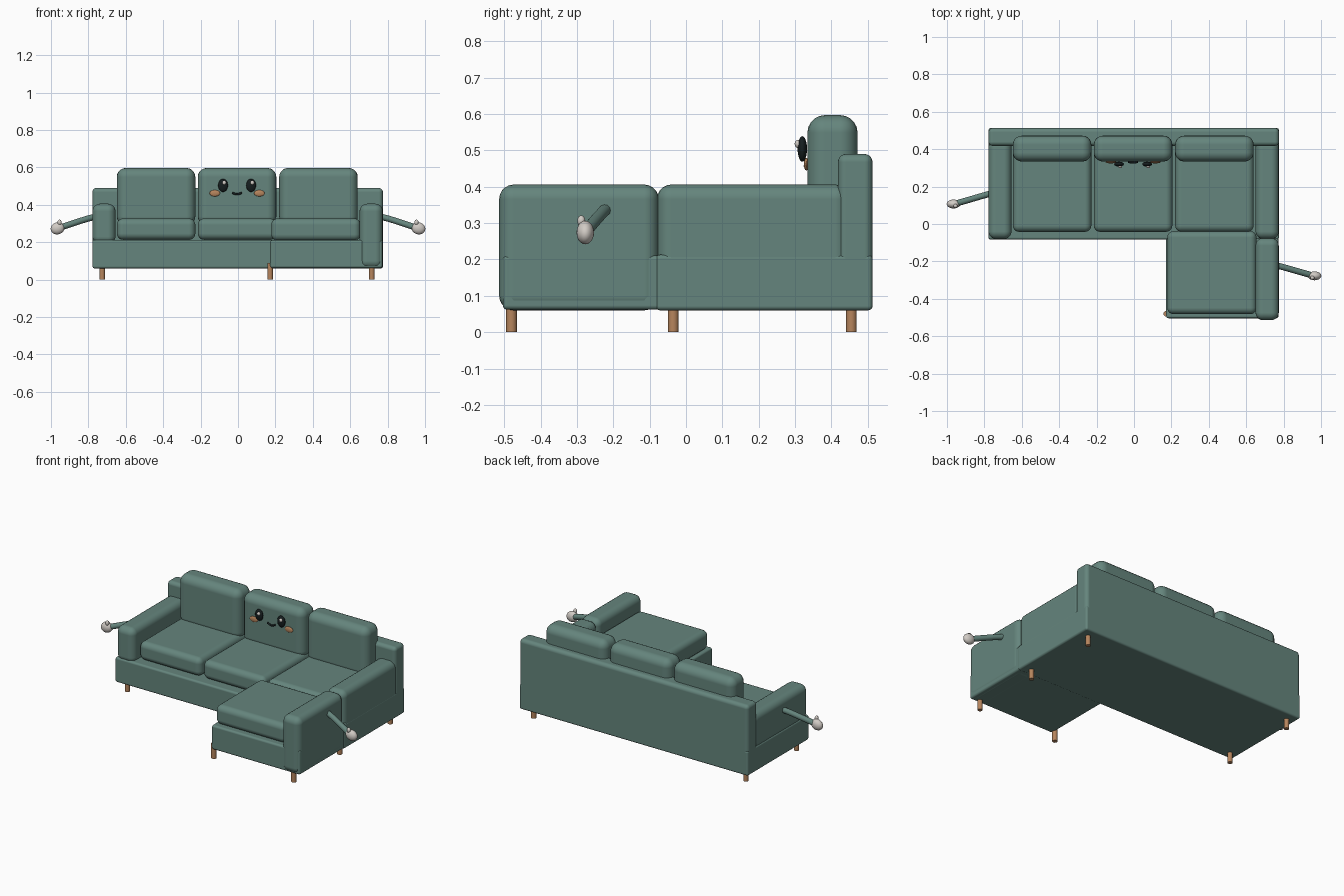
import bpy, math
from mathutils import Vector

if "Cube" in bpy.data.objects:
    bpy.data.objects.remove(bpy.data.objects["Cube"])


def material(name, rgb):
    m = bpy.data.materials.new(name)
    m.diffuse_color = (*rgb, 1)
    m.use_nodes = True
    m.node_tree.nodes["Principled BSDF"].inputs["Base Color"].default_value = m.diffuse_color
    return m


TEAL = material("teal fabric", (0.13, 0.235, 0.205))
WOOD = material("warm wood", (0.47, 0.235, 0.11))
BLACK = material("black", (0.008, 0.013, 0.014))
WHITE = material("off white", (0.64, 0.60, 0.56))


def finish(name, mat):
    o = bpy.context.object
    o.name = name
    o.data.materials.append(mat)
    bpy.ops.object.shade_smooth_by_angle(angle=math.radians(40))
    return o


def box(name, x, y, z, r, mat=TEAL):
    """Rounded box from (min, max) ranges."""
    bpy.ops.mesh.primitive_cube_add(size=1)
    o = bpy.context.object
    for v in o.data.vertices:
        v.co = [a + (b - a) * (c + 0.5) for (a, b), c in zip((x, y, z), v.co)]
    finish(name, mat)
    b = o.modifiers.new("round", 'BEVEL')
    b.width, b.segments, b.harden_normals = r, 5, True
    return o


def ball(name, loc, size, mat, rot=(0, 0, 0)):
    bpy.ops.mesh.primitive_uv_sphere_add(segments=24, ring_count=14, radius=1,
                                         location=loc, rotation=rot)
    bpy.context.object.scale = size
    return finish(name, mat)


def tube(name, pts, r, mat):
    cu = bpy.data.curves.new(name, 'CURVE')
    cu.dimensions = '3D'
    cu.bevel_depth, cu.bevel_resolution, cu.use_fill_caps = r, 4, True
    cu.resolution_u = 8
    s = cu.splines.new('BEZIER')
    s.bezier_points.add(len(pts) - 1)
    for p, co in zip(s.bezier_points, pts):
        p.co = co
        p.handle_left_type = p.handle_right_type = 'AUTO'
    o = bpy.data.objects.new(name, cu)
    bpy.context.collection.objects.link(o)
    cu.materials.append(mat)
    return o


# frame
box("main_base", (-0.778, 0.775), (-0.083, 0.513), (0.06, 0.213), 0.012)
box("chaise_base", (0.172, 0.772), (-0.504, -0.07), (0.062, 0.211), 0.012)
box("backrest", (-0.778, 0.775), (0.418, 0.513), (0.15, 0.49), 0.022)

# armrests
box("left_armrest", (-0.778, -0.655), (-0.08, 0.45), (0.19, 0.406), 0.04)
box("right_armrest", (0.65, 0.774), (-0.08, 0.45), (0.12, 0.406), 0.04)
box("chaise_armrest", (0.65, 0.774), (-0.514, -0.075), (0.06, 0.406), 0.04)

# seat and back cushions
for i, cx in enumerate((-0.438, -0.005, 0.43)):
    box(f"seat_cushion_{i + 1}", (cx - 0.21, cx + 0.21), (-0.042, 0.43),
        (0.213, 0.327), 0.034)
    box(f"back_cushion_{i + 1}", (cx - 0.21, cx + 0.21), (0.334, 0.472),
        (0.29, 0.597), 0.048)
box("chaise_cushion", (0.178, 0.655), (-0.482, -0.038), (0.208, 0.327), 0.034)

# legs
for i, (x, y) in enumerate(((-0.726, 0.455), (-0.726, -0.035), (0.715, 0.455),
                            (0.715, -0.035), (0.715, -0.48), (0.172, -0.48))):
    bpy.ops.mesh.primitive_cylinder_add(vertices=20, radius=0.0145, depth=0.09,
                                        location=(x, y, 0.045))
    finish(f"leg_{i + 1}", WOOD)

# face on the middle cushion
for side, s in (("left", -1), ("right", 1)):
    ex = -0.005 + s * 0.075
    ball(f"{side}_eye", (ex, 0.32, 0.504), (0.026, 0.013, 0.035), BLACK)
    ball(f"{side}_eye_glint", (ex + 0.006, 0.307, 0.518), (0.010, 0.008, 0.011), WHITE)
    ball(f"{side}_cheek", (-0.005 + s * 0.119, 0.331, 0.462), (0.028, 0.007, 0.017), WOOD)
tube("mouth", [(-0.031, 0.331, 0.464), (-0.005, 0.329, 0.457), (0.021, 0.331, 0.464)],
     0.0055, BLACK)

# arms and hands
for side, s, y0, y1 in (("left", -1, 0.165, 0.107), ("right", 1, -0.22, -0.277)):
    dy = y1 - y0
    tube(f"{side}_arm", [(s * 0.74, y0 + 0.004, 0.342), (s * 0.80, y0 + dy * 0.2, 0.327),
                         (s * 0.87, y0 + dy * 0.55, 0.305),
                         (s * 0.95, y0 + dy * 0.95, 0.278)], 0.0165, TEAL)
    ball(f"{side}_hand", (s * 0.965, y1, 0.274), (0.037, 0.024, 0.032), WHITE,
         (0, s * 0.25, 0))
    ball(f"{side}_thumb", (s * 0.954, y1 - 0.011, 0.306), (0.011, 0.011, 0.015), WHITE)
